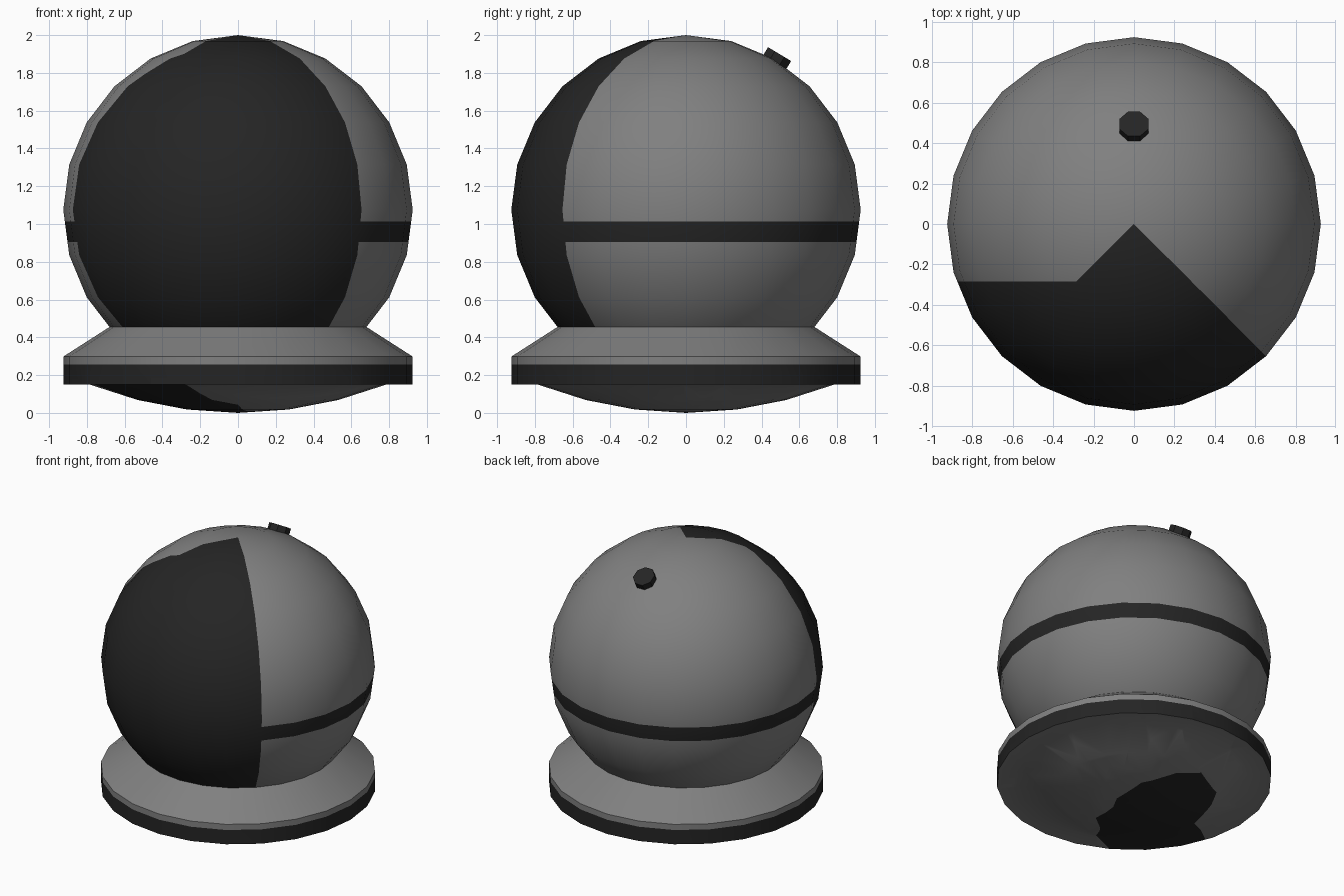
import bpy, bmesh, math
from mathutils import Vector, Matrix

if "Cube" in bpy.data.objects:
    bpy.data.objects.remove(bpy.data.objects["Cube"])


def material(name, value):
    m = bpy.data.materials.new(name)
    m.diffuse_color = (value, value, value, 1)
    m.use_nodes = True
    m.node_tree.nodes["Principled BSDF"].inputs["Base Color"].default_value = m.diffuse_color
    return m


GREY = material("mid grey", 0.216)
DARK = material("near black", 0.018)


def finish(name, bm, mats):
    me = bpy.data.meshes.new(name)
    bm.to_mesh(me)
    bm.free()
    for m in mats:
        me.materials.append(m)
    ob = bpy.data.objects.new(name, me)
    bpy.context.collection.objects.link(ob)
    return ob


def smooth_by_angle(ob, degrees):
    bpy.ops.object.select_all(action='DESELECT')
    ob.select_set(True)
    bpy.context.view_layer.objects.active = ob
    bpy.ops.object.shade_smooth_by_angle(angle=math.radians(degrees))


def cut(bm, point, normal, keep=lambda f: True):
    faces = [f for f in bm.faces if keep(f)]
    edges = {e for f in faces for e in f.edges}
    verts = {v for f in faces for v in f.verts}
    bmesh.ops.bisect_plane(bm, geom=faces + list(edges) + list(verts),
                           plane_co=point, plane_no=normal, dist=1e-5)


def inside(p, poly):
    hit = False
    for (x1, y1), (x2, y2) in zip(poly, poly[1:] + poly[:1]):
        if (y1 > p.y) != (y2 > p.y) and p.x < x1 + (p.y - y1) * (x2 - x1) / (y2 - y1):
            hit = not hit
    return hit


# Round body: dark front panel and a dark belt
R = 0.925
CENTRE = Vector((0, 0, 1.075))
bm = bmesh.new()
bmesh.ops.create_uvsphere(bm, u_segments=24, v_segments=12, radius=R,
                          matrix=Matrix.Translation(CENTRE))
for point, normal in (((0, 0, 0.905), (0, 0, 1)), ((0, 0, 1.012), (0, 0, 1)),
                      ((0, 0, 0), (1, 1, 0)), ((0, 0, 0), (1, -1, 0)),
                      ((0, -0.285, 0), (0, 1, 0))):
    cut(bm, point, normal)
for f in bm.faces:
    c = f.calc_center_median()
    belt = 0.905 < c.z < 1.012
    panel = c.y < -abs(c.x) or (c.x < 0 and c.y < -0.285)
    f.material_index = int(belt or panel)
    f.smooth = True
body = finish("round_body", bm, (GREY, DARK))
body.data.normals_split_custom_set_from_vertices(
    [(v.co - CENTRE).normalized() for v in body.data.vertices])

# Base: shallow domed underside, dark rim and sloped collar
profile = [(0, 0), (0.27, 0.018), (0.53, 0.068), (0.785, 0.15), (R, 0.15),
           (R, 0.256), (R, 0.298), (0.68, 0.455), (0, 0.455)]
bm = bmesh.new()
vs = [bm.verts.new((r, 0, z)) for r, z in profile]
es = [bm.edges.new(pair) for pair in zip(vs, vs[1:])]
bmesh.ops.spin(bm, geom=vs + es, cent=(0, 0, 0), axis=(0, 0, 1),
               angle=math.tau, steps=24)
bmesh.ops.remove_doubles(bm, verts=bm.verts, dist=1e-4)
bmesh.ops.recalc_face_normals(bm, faces=bm.faces)
# Dark irregular patch on the underside
patch = [(0.1, -0.06), (0.04, -0.17), (0, -0.4), (-0.14, -0.52), (-0.2, -0.6),
         (-0.27, -0.72), (-0.55, -0.84), (-0.97, -0.36), (-0.62, -0.11),
         (-0.52, 0.19), (-0.44, 0.34), (-0.18, 0.49), (-0.03, 0.41), (0.1, 0.2)]


def underside(f):
    return f.calc_center_median().z < 0.151


for (x1, y1), (x2, y2) in zip(patch, patch[1:] + patch[:1]):
    cut(bm, (x1, y1, 0), (y1 - y2, x2 - x1, 0), underside)
for f in bm.faces:
    c = f.calc_center_median()
    if underside(f):
        f.material_index = int(inside(c, patch))
    else:
        f.material_index = int(c.z < 0.256)
base = finish("base", bm, (GREY, DARK))
smooth_by_angle(base, 25)

# Small octagonal button on the upper back
axis = Vector((0, math.sin(math.radians(31)), math.cos(math.radians(31))))
bm = bmesh.new()
turn = Matrix.Rotation(math.radians(-31), 4, 'X') @ Matrix.Rotation(math.pi / 8, 4, 'Z')
bmesh.ops.create_cone(bm, cap_ends=True, segments=8, radius1=0.077, radius2=0.077,
                      depth=0.08,
                      matrix=Matrix.Translation(CENTRE + axis * 0.922) @ turn)
finish("button", bm, (DARK,))
